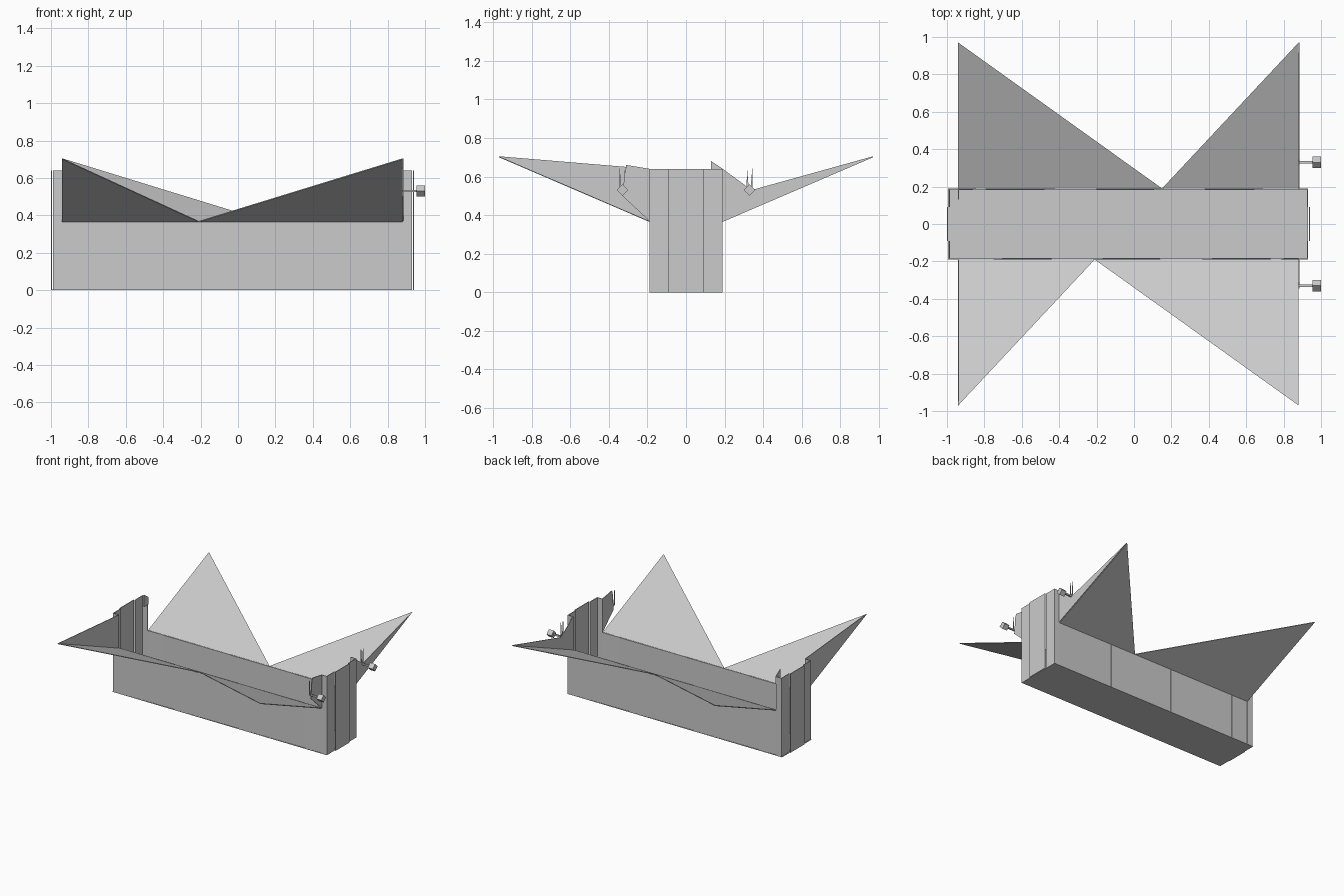
import bpy, bmesh
from mathutils import Vector

cube = bpy.data.objects.get("Cube")
if cube:
    bpy.data.objects.remove(cube, do_unlink=True)

grey = bpy.data.materials.new("plain_grey")
grey.use_nodes = True
tone = (0.6, 0.6, 0.6, 1)
grey.diffuse_color = tone
grey.node_tree.nodes["Principled BSDF"].inputs["Base Color"].default_value = tone

LEFT, RIGHT, SIDE = -0.94, 0.88, 0.19      # inner ends and half width of the trough
RIM, TOP, TIP_Y, TIP_Z = 0.37, 0.64, 0.97, 0.705
T = 0.005                                  # sheet thickness


def sheet(name, points, offset):
    """Flat polygon extruded along an offset into a thin solid."""
    bm = bmesh.new()
    face = bm.faces.new([bm.verts.new(p) for p in points])
    ext = bmesh.ops.extrude_face_region(bm, geom=[face], use_keep_orig=True)
    bmesh.ops.translate(bm, vec=Vector(offset),
                        verts=[g for g in ext["geom"] if isinstance(g, bmesh.types.BMVert)])
    bmesh.ops.recalc_face_normals(bm, faces=bm.faces)
    mesh = bpy.data.meshes.new(name)
    bm.to_mesh(mesh)
    bm.free()
    mesh.materials.append(grey)
    obj = bpy.data.objects.new(name, mesh)
    bpy.context.collection.objects.link(obj)
    return obj


def upright(name, footprint, height):
    return sheet(name, [(x, y, 0) for x, y in footprint], (0, 0, height))


def box(name, low, high):
    (x0, y0, z0), (x1, y1, z1) = low, high
    return sheet(name, [(x0, y0, z0), (x1, y0, z0), (x1, y1, z0), (x0, y1, z0)],
                 (0, 0, z1 - z0))


def turn(x, y):
    """Half turn about the middle of the trough."""
    return LEFT + RIGHT - x, -y


# Floor
box("floor", (-0.995, -SIDE, 0), (0.93, SIDE, T))

# Long side walls of overlapping panels, and the wings that rise from them
seams = [LEFT, -0.44, 0.14, 0.73, RIGHT]
for label, half_turn in (("front", False), ("back", True)):
    for i, (a, b) in enumerate(zip(seams, seams[1:])):
        foot = [(a, -SIDE), (b, -SIDE + 0.004), (b, -SIDE + 0.004 + T), (a, -SIDE + T)]
        if half_turn:
            foot = [turn(*p) for p in foot]
        upright(f"{label}_wall_panel_{i + 1}", foot, RIM)
    for wing, end in (("short", LEFT), ("long", RIGHT)):
        tri = [(end, -SIDE, RIM), (-0.21, -SIDE, RIM), (end, -TIP_Y, TIP_Z)]
        if half_turn:
            tri = [(*turn(x, y), z) for x, y, z in tri]
        sheet(f"{label}_{wing}_wing", tri, (0, 0, -T))

# Tall end walls of three planks with corner returns
for label, inner, outer, d in (("left", RIGHT, 0.93, 1), ("right", LEFT, -0.99, -1)):
    for i, (a, b, step) in enumerate(((-SIDE, -0.09, 0), (-0.09, 0.09, 0.01), (0.09, SIDE, 0))):
        x = outer + d * step
        upright(f"{label}_end_plank_{i + 1}", [(x, a), (x, b), (x - d * T, b), (x - d * T, a)], TOP)
    for side in (-1, 1):
        y = side * SIDE
        upright(f"{label}_end_return", [(inner, y), (outer, y), (outer, y - side * T),
                                        (inner, y - side * T)], TOP)

# Upright fins closing the ends of the wings
fins = [
    ("right_front_fin", LEFT, [(-SIDE, RIM), (-TIP_Y, TIP_Z), (-SIDE, TOP)]),
    ("right_back_fin", LEFT, [(SIDE, TOP - 0.06), (SIDE, TOP), (0.13, 0.68), (0.13, TOP - 0.06)]),
    ("left_back_fin", RIGHT, [(SIDE, RIM), (TIP_Y, TIP_Z), (0.34, 0.53), (SIDE, TOP)]),
    ("left_front_fin", RIGHT, [(-SIDE, RIM), (-0.33, 0.5), (-0.31, 0.66), (-SIDE, TOP)]),
]
for name, x, outline in fins:
    sheet(name, [(x, y, z) for y, z in outline], (T, 0, 0))

# Lamps on short arms, each with a pair of thin spikes
for label, y in (("front", -0.33), ("back", 0.33)):
    z, r = 0.53, 0.03
    box(f"{label}_lamp_arm", (RIGHT, y - 0.006, z - 0.006), (0.96, y + 0.006, z + 0.006))
    sheet(f"{label}_lamp", [(0.955, y - r, z), (0.955, y, z - r),
                            (0.955, y + r, z), (0.955, y, z + r)], (0.045, 0, 0))
    for side in (-1, 1):
        sheet(f"{label}_spike", [(RIGHT, y + side * 0.004, z), (RIGHT, y + side * 0.016, z),
                                 (RIGHT, y + side * 0.014, 0.65)], (T, 0, 0))
